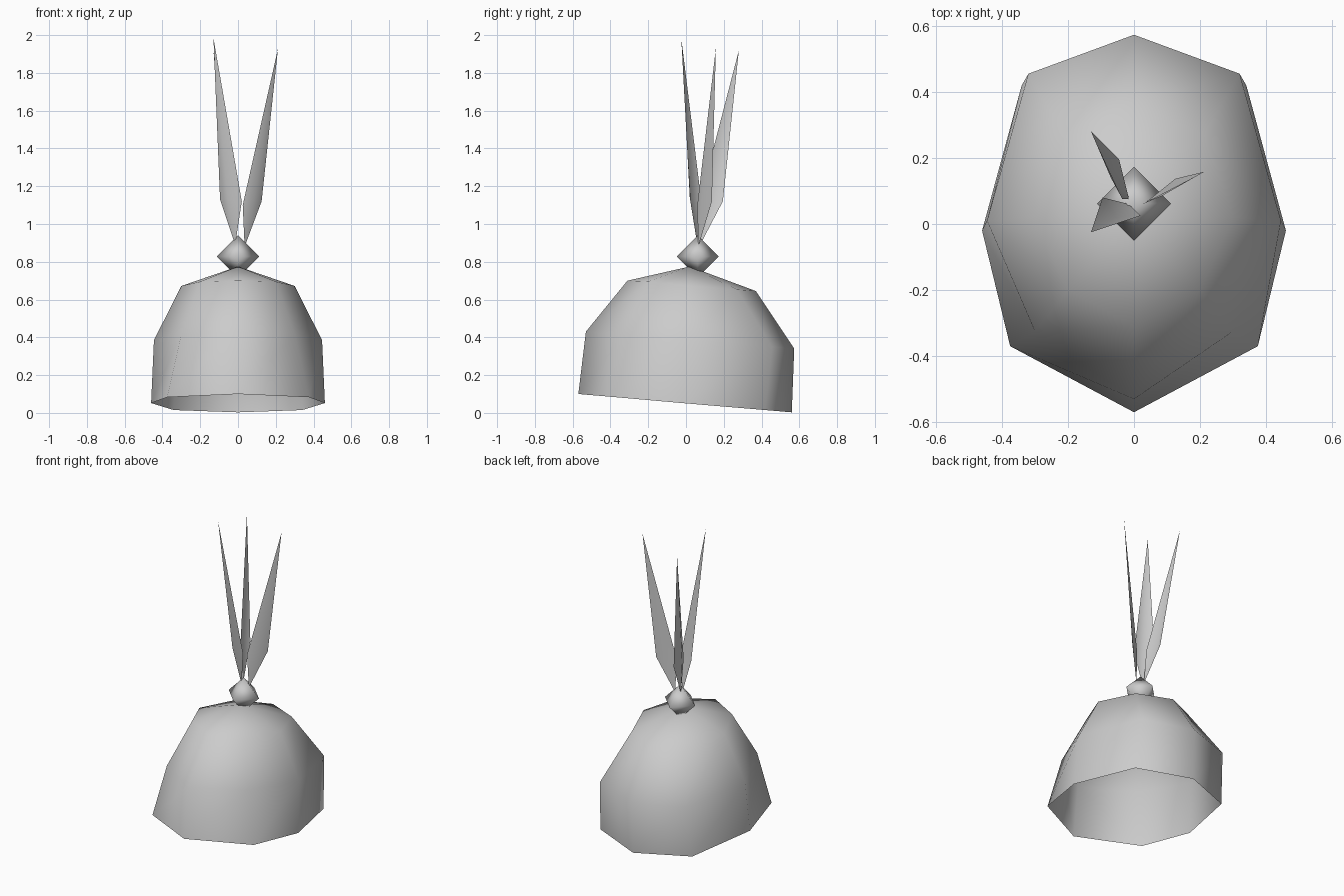
import bpy

if "Cube" in bpy.data.objects:
    bpy.data.objects.remove(bpy.data.objects["Cube"])


def add_mesh(name, verts, faces):
    mesh = bpy.data.meshes.new(name)
    mesh.from_pydata(verts, [], faces)
    mesh.update()
    ob = bpy.data.objects.new(name, mesh)
    bpy.context.collection.objects.link(ob)
    for p in mesh.polygons:
        p.use_smooth = True
    return ob


def mirrored_ring(half):
    """Front, front diagonal, side, back diagonal, back -> closed loop of 8."""
    return half + [(-x, y, z) for x, y, z in half[-2:0:-1]]


# helmet shell: three eight-sided rings closed by an apex, open underneath
rings = [
    [(0, -.57, .10), (.375, -.37, .083), (.46, -.02, .052), (.34, .42, .015), (0, .56, .003)],
    [(0, -.53, .43), (.30, -.325, .415), (.445, .01, .385), (.32, .455, .35), (0, .573, .34)],
    [(0, -.31, .70), (.20, -.20, .695), (.30, .02, .672), (.21, .27, .653), (0, .37, .645)],
]
verts = [v for r in rings for v in mirrored_ring(r)] + [(0, .02, .775)]
faces = []
for i in range(8):
    j = (i + 1) % 8
    for k in (0, 8):
        faces.append((k + i, k + j, k + 8 + j, k + 8 + i))
    faces.append((16 + i, 16 + j, 24))
add_mesh("helmet_shell", verts, faces)

# knob: octahedron sunk slightly into the crown
r, cy, cz = .112, .062, .828
knob = [(r, cy, cz), (0, cy + r, cz), (-r, cy, cz), (0, cy - r, cz),
        (0, cy, cz + r), (0, cy, cz - r)]
add_mesh("crown_knob", knob,
         [f for i in range(4) for f in ((i, (i + 1) % 4, 4), ((i + 1) % 4, i, 5))])

# plumes: thin folded blades given as base, outer edge, rib, inner edge, tip
plumes = {
    "front_plume": [(-.015, .06, .89), (-.095, .08, 1.13), (-.055, .02, 1.14),
                    (.02, .025, 1.12), (-.13, -.025, 1.985)],
    "right_plume": [(.035, .065, .88), (.125, .137, 1.12), (.085, .085, 1.13),
                    (.025, .06, 1.10), (.212, .158, 1.93)],
    "back_plume": [(-.015, .075, .89), (-.045, .195, 1.12), (-.07, .14, 1.14),
                   (-.035, .075, 1.13), (-.13, .28, 1.92)],
}
for name, pts in plumes.items():
    add_mesh(name, pts, [(0, 1, 2), (0, 2, 3), (1, 4, 2), (2, 4, 3)])
